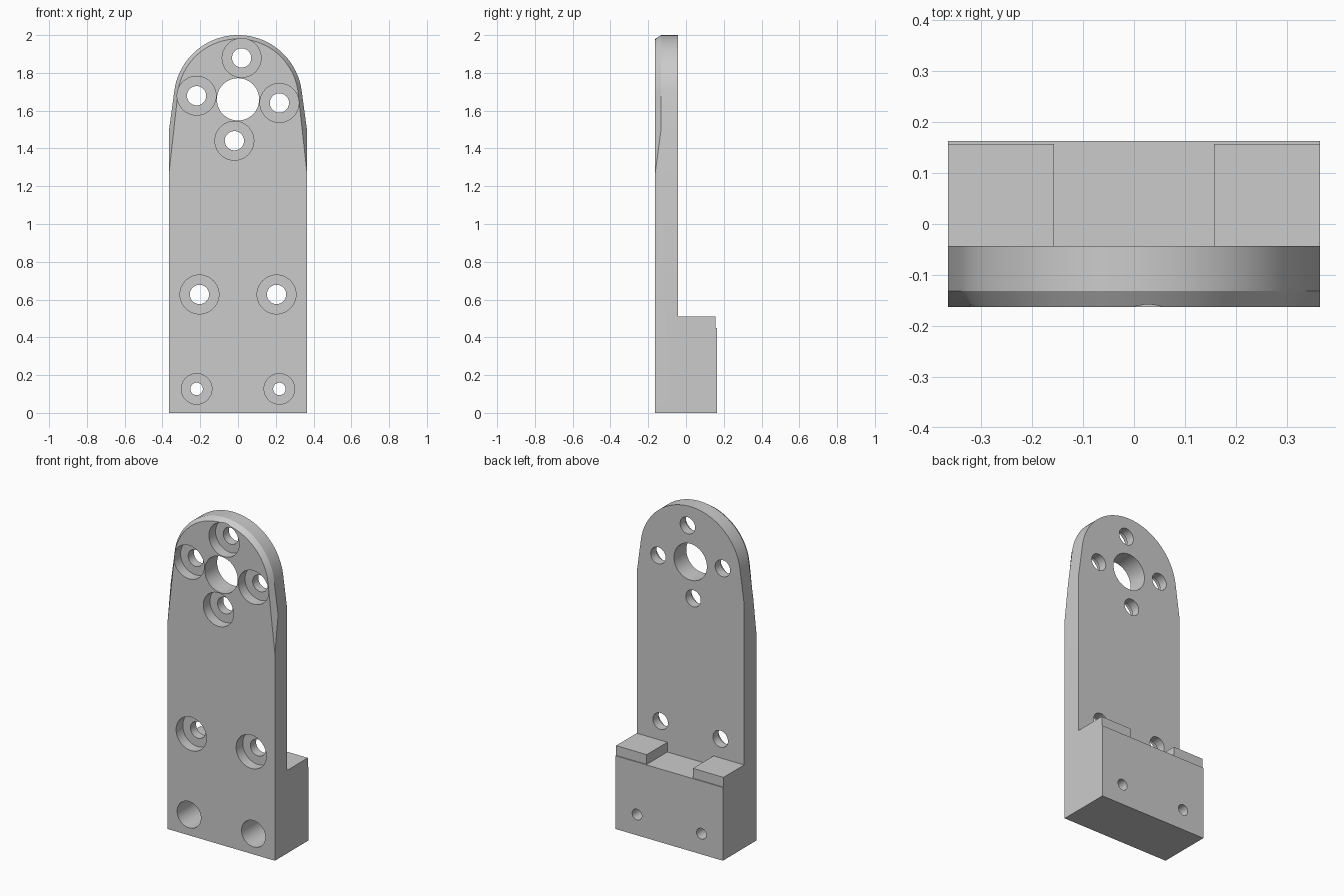
import bpy, bmesh, math

cube = bpy.data.objects.get("Cube")
if cube:
    bpy.data.objects.remove(cube, do_unlink=True)

HALF_W = 0.365
FRONT, CHAMFER, PLATE_BACK, BASE_BACK = -0.163, -0.132, -0.043, 0.163
ARCH_Z = 1.66

grey = bpy.data.materials.new("plain grey")
grey.use_nodes = True
GREY = (0.6, 0.6, 0.6, 1)
grey.diffuse_color = GREY
grey.node_tree.nodes["Principled BSDF"].inputs["Base Color"].default_value = GREY


def make_object(name, bm):
    bmesh.ops.recalc_face_normals(bm, faces=bm.faces)
    mesh = bpy.data.meshes.new(name)
    bm.to_mesh(mesh)
    bm.free()
    mesh.materials.append(grey)
    obj = bpy.data.objects.new(name, mesh)
    bpy.context.collection.objects.link(obj)
    return obj


def loft(bm, rings):
    """Skin closed rings of equal length and cap both ends."""
    loops = [[bm.verts.new(p) for p in ring] for ring in rings]
    n = len(loops[0])
    for a, b in zip(loops, loops[1:]):
        for i in range(n):
            j = (i + 1) % n
            bm.faces.new((a[i], a[j], b[j], b[i]))
    bm.faces.new(loops[0])
    bm.faces.new(loops[-1])


def arch_outline(y, radius, shoulder_z, steps=64):
    """Straight sides, then lines tangent to a round top."""
    drop = shoulder_z - ARCH_Z
    start = math.atan2(drop, HALF_W) + math.acos(radius / math.hypot(drop, HALF_W))
    arc = []
    for i in range(steps + 1):
        a = start + (math.pi - 2 * start) * i / steps
        arc.append((radius * math.cos(a), y, ARCH_Z + radius * math.sin(a)))
    return ([(HALF_W, y, 0), (HALF_W, y, shoulder_z)] + arc
            + [(-HALF_W, y, shoulder_z), (-HALF_W, y, 0)])


def box(name, x0, x1, y0, y1, z0, z1):
    bm = bmesh.new()
    loft(bm, [[(x0, y0, z), (x1, y0, z), (x1, y1, z), (x0, y1, z)] for z in (z0, z1)])
    return make_object(name, bm)


def bore(bm, x, z, profile, segments=48):
    """Round cutter along y from (y, radius) pairs."""
    turns = [2 * math.pi * i / segments for i in range(segments)]
    loft(bm, [[(x + r * math.cos(a), y, z + r * math.sin(a)) for a in turns]
              for y, r in profile])


def counterbore(bm, x, z, r_hole, r_head, depth):
    floor = FRONT + depth
    bore(bm, x, z, [(FRONT - 0.1, r_head), (floor, r_head), (floor, r_hole),
                    (BASE_BACK + 0.1, r_hole)])


def combine(target, other, operation):
    mod = target.modifiers.new(operation.lower(), 'BOOLEAN')
    mod.operation = operation
    mod.solver = 'EXACT'
    mod.object = other
    bpy.context.view_layer.objects.active = target
    bpy.ops.object.modifier_apply(modifier=mod.name)
    bpy.data.objects.remove(other, do_unlink=True)


# Upright plate with tapered front chamfer
bm = bmesh.new()
loft(bm, [arch_outline(FRONT, 0.32, 1.27),
          arch_outline(CHAMFER, 0.34, 1.5),
          arch_outline(PLATE_BACK, 0.34, 1.5)])
bracket = make_object("mounting_bracket", bm)

# Foot block and its two raised pads
combine(bracket, box("foot_block", -HALF_W, HALF_W, -0.1, BASE_BACK, 0, 0.45), 'UNION')
for x0, x1 in ((-HALF_W, -0.157), (0.157, HALF_W)):
    combine(bracket, box("foot_pad", x0, x1, -0.1, 0.157, 0.3, 0.51), 'UNION')

# Central bore, ring of four screw holes, plate screws, deep foot screws
bm = bmesh.new()
bore(bm, 0, ARCH_Z, [(FRONT - 0.1, 0.112), (BASE_BACK + 0.1, 0.112)])
for k in range(4):
    a = math.radians(85 + 90 * k)
    counterbore(bm, 0.22 * math.cos(a), ARCH_Z + 0.22 * math.sin(a), 0.051, 0.103, 0.065)
for side in (-1, 1):
    counterbore(bm, side * 0.204, 0.627, 0.051, 0.103, 0.065)
    counterbore(bm, side * 0.219, 0.127, 0.033, 0.081, 0.24)
combine(bracket, make_object("hole_cutter", bm), 'DIFFERENCE')

# Smooth curved walls, keep machined edges sharp
bpy.ops.object.select_all(action='DESELECT')
bracket.select_set(True)
bpy.context.view_layer.objects.active = bracket
bpy.ops.object.shade_smooth_by_angle(angle=math.radians(20))
